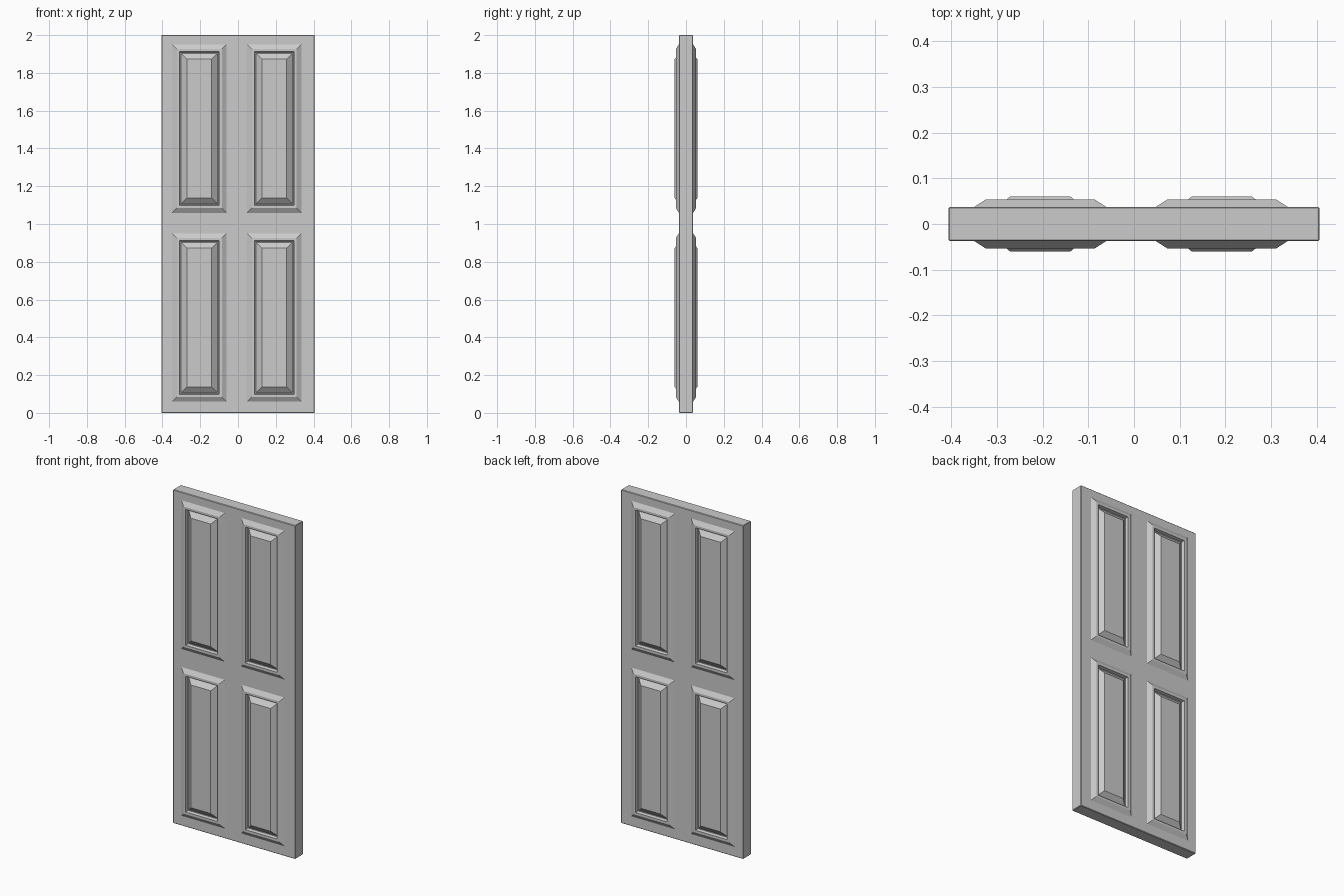
import bpy
import bmesh
from mathutils import Vector

cube = bpy.data.objects.get("Cube")
if cube:
    bpy.data.objects.remove(cube, do_unlink=True)

# Single grey paint
paint = bpy.data.materials.new("grey_paint")
paint.use_nodes = True
grey = (0.6, 0.6, 0.6, 1.0)
paint.diffuse_color = grey
paint.node_tree.nodes["Principled BSDF"].inputs["Base Color"].default_value = grey

WIDTH, THICK, HEIGHT = 0.812, 0.075, 2.0
PANEL_X = (-0.205, 0.192)      # panel centres
PANEL_Z = (0.505, 1.505)
HALF_W, HALF_H = 0.144, 0.446  # panel half sizes

# Slab with slightly eased edges
bm = bmesh.new()
bmesh.ops.create_cube(bm, size=1.0)
bmesh.ops.scale(bm, vec=(WIDTH, THICK, HEIGHT), verts=bm.verts)
bmesh.ops.translate(bm, vec=(0, 0, HEIGHT / 2), verts=bm.verts)
bmesh.ops.bevel(bm, geom=bm.edges[:], offset=0.003, segments=1, affect='EDGES')


def cut(axis, position):
    """Slice the whole slab across one axis."""
    normal = Vector((0, 0, 0))
    normal[axis] = 1
    bmesh.ops.bisect_plane(bm, geom=bm.verts[:] + bm.edges[:] + bm.faces[:],
                           plane_co=normal * position, plane_no=normal)


for axis, centres, half in ((0, PANEL_X, HALF_W), (2, PANEL_Z, HALF_H)):
    for c in centres:
        cut(axis, c - half)
        cut(axis, c + half)


def is_panel(face):
    c = face.calc_center_median()
    return (abs(face.normal.y) > 0.9
            and any(abs(c.x - x) < 0.01 for x in PANEL_X)
            and any(abs(c.z - z) < 0.01 for z in PANEL_Z))


# Panel moulding on both sides: outer slope, rim, groove wall, groove floor, raised field
bm.normal_update()
panels = [f for f in bm.faces if is_panel(f)]
for inset, rise in ((0.025, 0.016), (0.014, 0.0), (0.004, -0.018),
                    (0.005, 0.0), (0.030, 0.0245)):
    bmesh.ops.inset_individual(bm, faces=panels, thickness=inset, depth=rise,
                               use_even_offset=True)
    bm.normal_update()

mesh = bpy.data.meshes.new("door_panel")
bm.to_mesh(mesh)
bm.free()
mesh.materials.append(paint)
door = bpy.data.objects.new("door_panel", mesh)
bpy.context.collection.objects.link(door)
